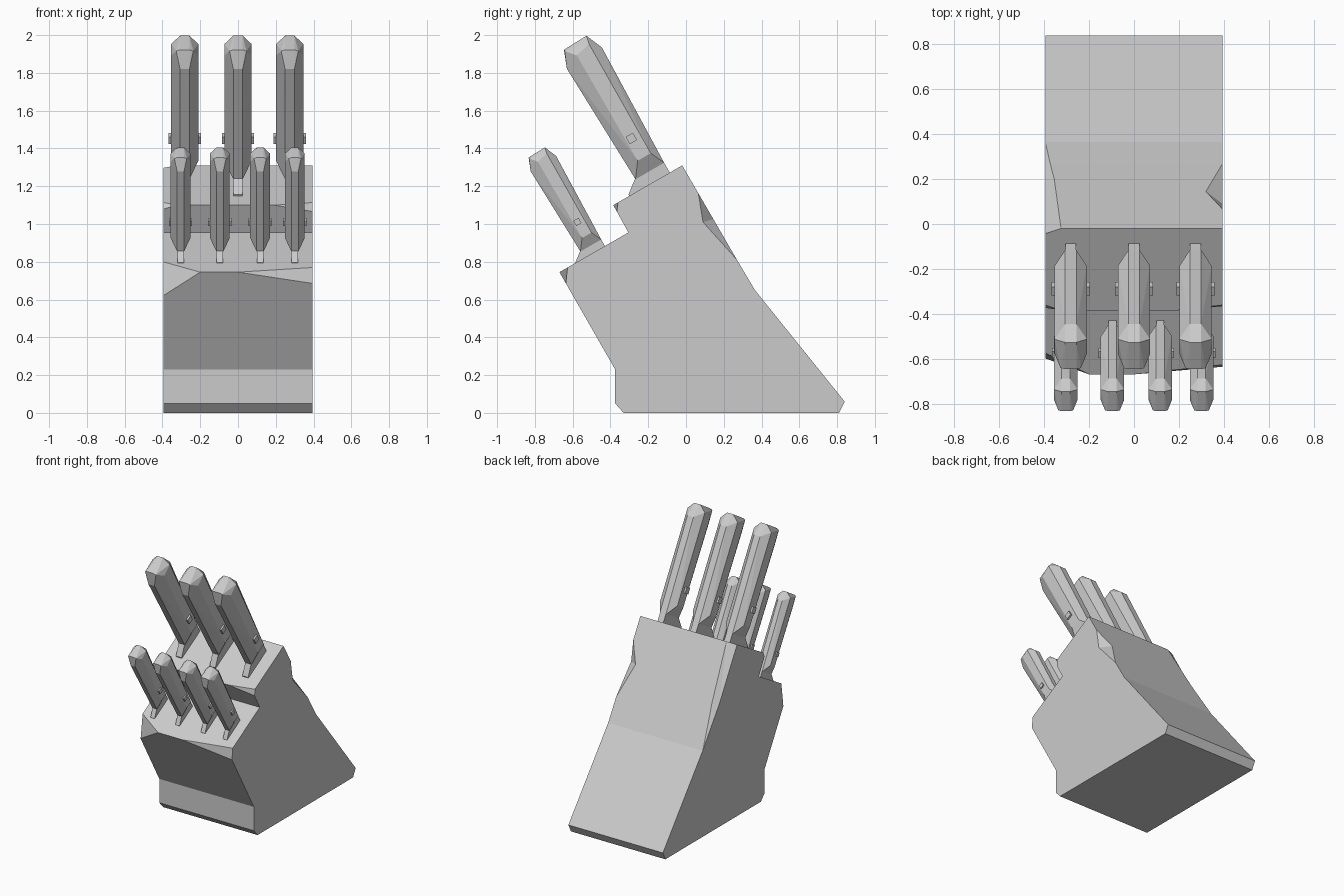
import bpy, bmesh, math
from mathutils import Vector

if "Cube" in bpy.data.objects:
    bpy.data.objects.remove(bpy.data.objects["Cube"])

XL, XR = -0.395, 0.395
TILT = math.radians(30)


def finish(bm, name):
    bmesh.ops.recalc_face_normals(bm, faces=bm.faces)
    me = bpy.data.meshes.new(name)
    bm.to_mesh(me)
    bm.free()
    ob = bpy.data.objects.new(name, me)
    bpy.context.collection.objects.link(ob)
    return ob


def hull(name, points):
    bm = bmesh.new()
    for p in points:
        bm.verts.new(p)
    res = bmesh.ops.convex_hull(bm, input=bm.verts)
    junk = {g for g in res["geom_interior"] + res["geom_unused"]
            if isinstance(g, bmesh.types.BMVert)}
    bmesh.ops.delete(bm, geom=list(junk), context='VERTS')
    bmesh.ops.dissolve_limit(bm, angle_limit=0.01, verts=bm.verts, edges=bm.edges)
    return finish(bm, name)


def mirrored(pts):
    return [(s * x, u, v) for x, u, v in pts for s in (-1, 1)]


# Wooden block: stepped side profile extruded along x
profile = [(-0.33, 0), (0.81, 0), (0.84, 0.06), (0.365, 0.65), (0.27, 0.81),
           (-0.02, 1.31), (-0.385, 1.10), (-0.305, 0.955), (-0.67, 0.745),
           (-0.375, 0.23), (-0.375, 0.05)]
bm = bmesh.new()
face = bm.faces.new([bm.verts.new((XL, y, z)) for y, z in profile])
ext = bmesh.ops.extrude_face_region(bm, geom=[face])
bmesh.ops.translate(bm, vec=(XR - XL, 0, 0),
                    verts=[g for g in ext["geom"] if isinstance(g, bmesh.types.BMVert)])
block = finish(bm, "knife_block")

# Carved chips on the block edges; last point of each lies outside the block
chips = [
    [(XR, 0.065, 1.163), (XR, 0.27, 0.81), (0.32, 0.145, 1.026), (XR, 0.09, 1.01),
     (XR + 0.05, 0.22, 1.02)],
    [(-0.325, -0.02, 1.31), (XL, -0.045, 1.295), (-0.355, 0.2, 0.931),
     (XL, 0.165, 0.93), (XL, 0.365, 0.65), (XL - 0.05, 0.03, 1.36)],
    [(-0.32, -0.385, 1.10), (XL, -0.373, 1.079), (XL, -0.36, 1.114),
     (XL - 0.03, -0.42, 1.10)],
    [(0.19, -0.385, 1.10), (XR, -0.366, 1.066), (XR, -0.36, 1.114),
     (XR + 0.03, -0.42, 1.10)],
    [(-0.2, -0.67, 0.745), (XL, -0.574, 0.80), (XL, -0.598, 0.62),
     (XL - 0.04, -0.73, 0.745)],
    [(0.0, -0.67, 0.745), (XR, -0.627, 0.77), (XR, -0.636, 0.685),
     (XR + 0.04, -0.73, 0.745)],
]
cutters = [hull("chip_cutter", c) for c in chips]
for c in cutters:
    c.hide_render = True
    m = block.modifiers.new("chip", 'BOOLEAN')
    m.operation, m.solver, m.object = 'DIFFERENCE', 'EXACT', c
bpy.context.view_layer.update()
carved = bpy.data.meshes.new_from_object(
    block.evaluated_get(bpy.context.evaluated_depsgraph_get()))
block.modifiers.clear()
block.data = carved
for c in cutters:
    bpy.data.objects.remove(c)

# Knife parts in local (x, across, along) space
handle_pts = mirrored([
    (0.072, 0.014, 0.136), (0.072, 0.094, 0.136), (0.072, 0.014, 0.78),
    (0.072, 0.10, 0.80), (0.025, -0.045, 0.057), (0.025, 0.13, 0.057),
    (0.025, -0.067, 0.745), (0.045, -0.03, 0.832), (0.025, -0.03, 0.84),
    (0.025, 0.11, 0.845), (0.025, 0.15, 0.75)])
blade_pts = mirrored([(0.024, -0.118, -0.05), (0.024, 0.13, -0.05),
                      (0.024, -0.118, 0.005), (0.024, -0.04, 0.065),
                      (0.024, 0.13, 0.065)])
rivet_pts = mirrored([(0.085, 0.044 + a, 0.255 + b)
                      for a in (-0.022, 0.022) for b in (-0.022, 0.022)])


def knife(name, loc, scale):
    for part, pts in (("handle", handle_pts), ("blade", blade_pts), ("rivet", rivet_pts)):
        ob = hull(f"{name}_{part}", pts)
        ob.location = Vector(loc)
        ob.rotation_euler.x = TILT
        ob.scale = (scale,) * 3


# Back row of large knives, front row of small knives
for i, x in enumerate((-0.282, 0.0, 0.274)):
    knife(f"large_knife_{i + 1}", (x, -0.2, 1.21), 1.0)
for i, x in enumerate((-0.304, -0.096, 0.117, 0.301)):
    knife(f"small_knife_{i + 1}", (x, -0.51, 0.835), 0.725)
